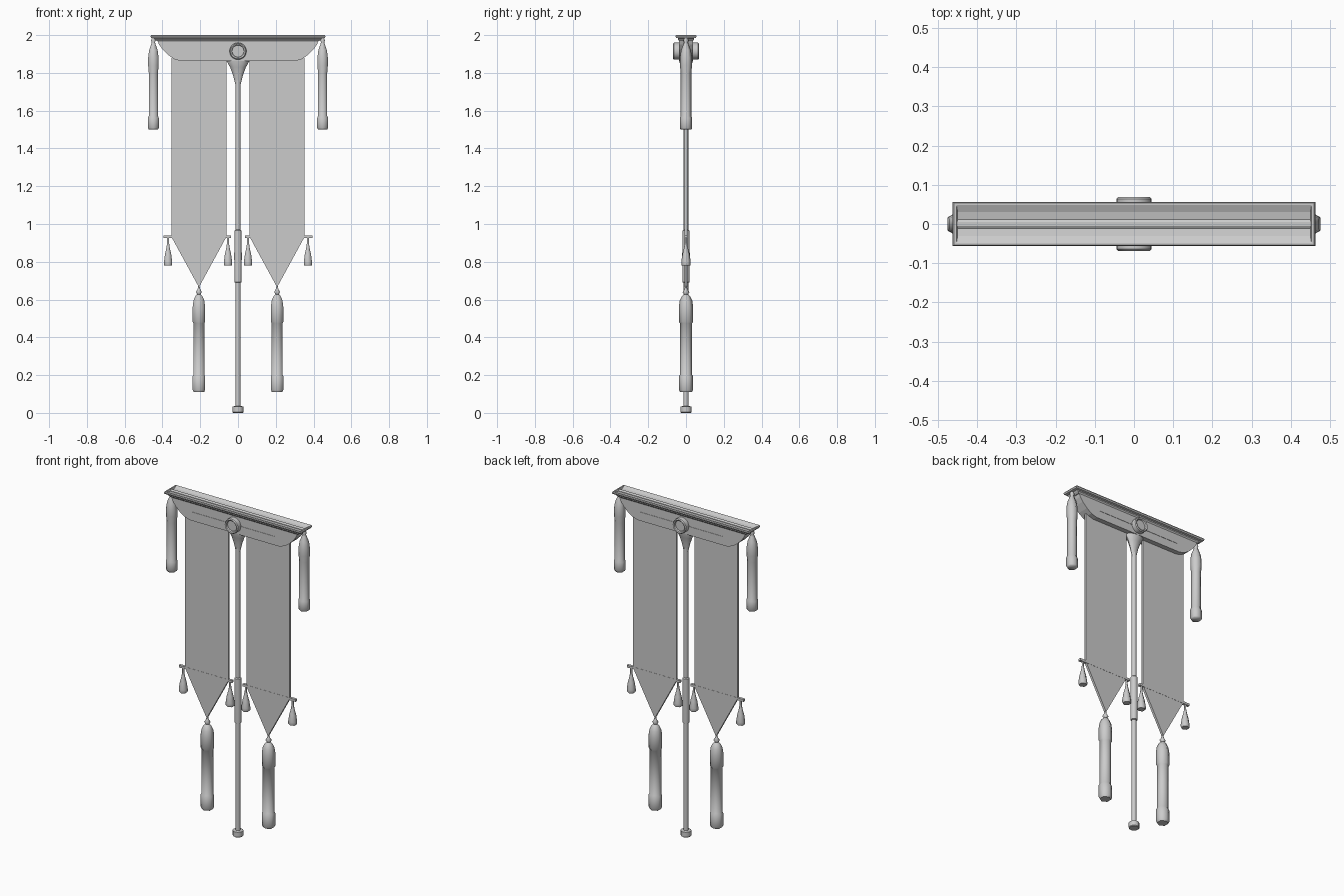
import bpy, bmesh, math
from mathutils import Matrix

if "Cube" in bpy.data.objects:
    bpy.data.objects.remove(bpy.data.objects["Cube"])


def finish(name, bm, smooth=None):
    bmesh.ops.recalc_face_normals(bm, faces=bm.faces[:])
    me = bpy.data.meshes.new(name)
    bm.to_mesh(me)
    bm.free()
    ob = bpy.data.objects.new(name, me)
    bpy.context.collection.objects.link(ob)
    if smooth:
        bpy.ops.object.select_all(action='DESELECT')
        ob.select_set(True)
        bpy.context.view_layer.objects.active = ob
        bpy.ops.object.shade_smooth_by_angle(angle=math.radians(smooth))
    return ob


def loft(name, rings, matrix=Matrix(), smooth=None):
    """Skin a stack of equal-length point rings and cap both ends."""
    bm = bmesh.new()
    loops = [[bm.verts.new(matrix @ Matrix.Translation(p).to_translation()) for p in r] for r in rings]
    n = len(loops[0])
    for a, b in zip(loops, loops[1:]):
        for i in range(n):
            j = (i + 1) % n
            bm.faces.new((a[i], a[j], b[j], b[i]))
    bm.faces.new(loops[0])
    bm.faces.new(loops[-1])
    return finish(name, bm, smooth)


def lathe(name, profile, x=0, sides=6, sy=1, smooth=None, matrix=None):
    """Turn (radius, z) points; corners lie on the y axis."""
    ang = [math.pi / 2 + 2 * math.pi * i / sides for i in range(sides)]
    rings = [[(r * math.cos(a), sy * r * math.sin(a), z) for a in ang] for r, z in profile]
    return loft(name, rings, matrix or Matrix.Translation((x, 0, 0)), smooth)


def prism(name, outline, y):
    """Extrude an x-z outline to both sides of y = 0."""
    return loft(name, [[(px, s * y, pz) for px, pz in outline] for s in (-1, 1)])


def rect_stack(name, levels):
    return loft(name, [[(-x, -y, z), (x, -y, z), (x, y, z), (-x, y, z)] for x, y, z in levels])


# Pole with foot, hand grip and flared socket
lathe("pole", [(.026, 0), (.030, .004), (.030, .034), (.013, .036), (.013, .69), (.019, .692),
               (.020, .83), (.019, .965), (.013, .97), (.013, 1.76)], sides=12, smooth=35)
lathe("pole_socket", [(.013, 1.735), (.017, 1.75), (.027, 1.79), (.042, 1.83), (.060, 1.862), (.060, 1.87)],
      sides=12, sy=.6, smooth=35)

# Header board with rounded lower corners
half = [(.43, 1.978), (.418, 1.95), (.40, 1.925), (.37, 1.895), (.338, 1.873), (.30, 1.862)]
prism("header_board", half + [(-x, z) for x, z in reversed(half)], .036)
prism("header_strip", [(-.28, 1.910), (.28, 1.910), (.28, 1.916), (-.28, 1.916)], .038)

# Crown moulding with a dished top and centre rib
rect_stack("crown_moulding", [(.43, .036, 1.968), (.44, .042, 1.976), (.445, .042, 1.983), (.46, .053, 1.986),
                              (.463, .056, 1.994), (.46, .054, 2.0), (.453, .048, 2.0),
                              (.45, .03, 1.992), (.45, .012, 1.989)])
rect_stack("crown_rib", [(.455, .011, 1.985), (.455, .011, 1.992), (.455, .005, 1.996)])

# Round boss passing through the header
lathe("header_boss", [(.031, -.056), (.033, -.066), (.040, -.069), (.045, -.064),
                      (.045, .064), (.040, .069), (.033, .066), (.031, .056)],
      sides=20, smooth=35, matrix=Matrix.Translation((0, 0, 1.915)) @ Matrix.Rotation(math.pi / 2, 4, 'X'))

side_tassel = [(.028, 1.50), (.033, 1.508), (.033, 1.562), (.028, 1.572), (.028, 1.80), (.032, 1.84),
               (.032, 1.88), (.026, 1.92), (.014, 1.95), (.010, 1.962), (.014, 1.972), (.008, 1.985)]
low_tassel = [(.032, .11), (.038, .122), (.038, .195), (.033, .202), (.033, .475), (.038, .482),
              (.038, .56), (.033, .595), (.022, .618), (.011, .628), (.018, .64), (.008, .655), (.004, .672)]
small_tassel = [(.023, .78), (.025, .785), (.025, .80), (.019, .84), (.010, .875), (.006, .90), (.006, .935)]

for s, side in ((-1, "left"), (1, "right")):
    # Pointed banner and its cross rod
    prism(side + "_banner", [(s * x, z) for x, z in
          ((.061, 1.88), (.353, 1.88), (.353, .933), (.207, .665), (.061, .933))], .007)
    prism(side + "_banner_rod", [(s * x, z) for x, z in
          ((.036, .926), (.395, .926), (.395, .940), (.036, .940))], .008)
    # Tassels
    lathe(side + "_end_tassel", side_tassel, s * .448, smooth=62)
    lathe(side + "_point_tassel", low_tassel, s * .207, smooth=62)
    lathe(side + "_inner_small_tassel", small_tassel, s * .053, smooth=62)
    lathe(side + "_outer_small_tassel", small_tassel, s * .370, smooth=62)
